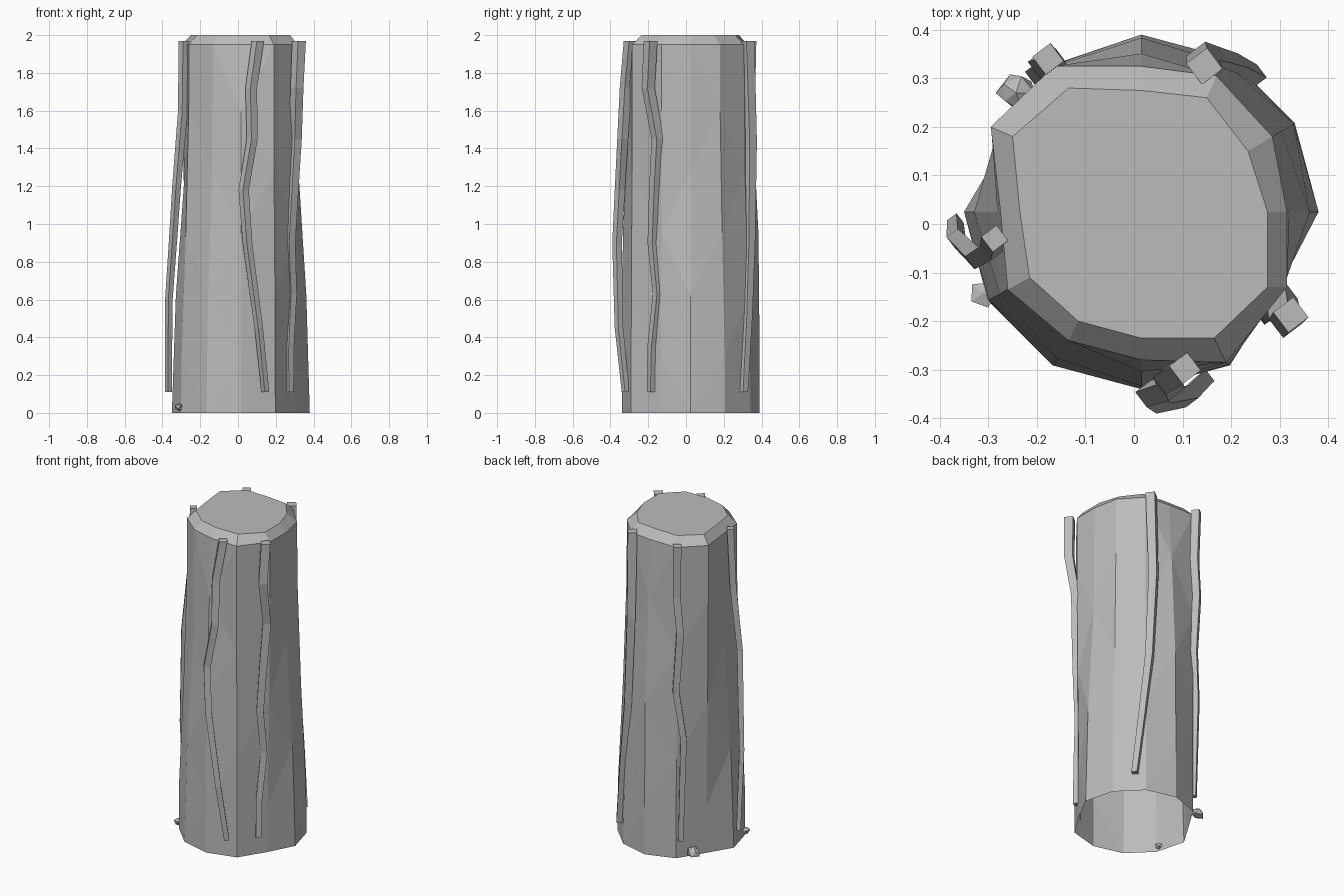
import bpy
import bmesh
import random
from math import cos, sin, radians
from mathutils import Vector

random.seed(4)
cube = bpy.data.objects.get("Cube")
if cube:
    bpy.data.objects.remove(cube, do_unlink=True)

stone = bpy.data.materials.new("grey stone")
stone.use_nodes = True
stone.diffuse_color = (0.5, 0.5, 0.5, 1)
stone.node_tree.nodes["Principled BSDF"].inputs["Base Color"].default_value = (0.5, 0.5, 0.5, 1)


def finish(name, bm):
    bmesh.ops.recalc_face_normals(bm, faces=bm.faces)
    mesh = bpy.data.meshes.new(name)
    bm.to_mesh(mesh)
    bm.free()
    mesh.materials.append(stone)
    obj = bpy.data.objects.new(name, mesh)
    bpy.context.collection.objects.link(obj)
    return obj


def bridge(bm, a, b):
    """Join two rings with quads."""
    for i in range(len(a)):
        j = (i + 1) % len(a)
        bm.faces.new((a[i], a[j], b[j], b[i]))


# Column: twelve-sided foot with two chipped corners and a worn, narrower top
foot = [Vector((0.015 + 0.365 * cos(radians(30 * i)),
                0.025 + 0.365 * sin(radians(30 * i)))) for i in range(12)]
foot[4] = Vector((-0.162, 0.33))
foot[5] = Vector((-0.262, 0.17))
foot[11] = Vector((0.298, -0.132))
shoulder = [Vector(p) for p in (
    (0.315, 0.025), (0.285, 0.18), (0.17, 0.305), (0.015, 0.325),
    (-0.165, 0.325), (-0.295, 0.2), (-0.275, 0.025), (-0.26, -0.135),
    (-0.135, -0.24), (0.015, -0.28), (0.19, -0.285), (0.315, -0.13))]
top = [Vector(p) for p in (
    (0.275, 0.025), (0.235, 0.15), (0.15, 0.26), (0.015, 0.275),
    (-0.135, 0.28), (-0.25, 0.18), (-0.235, 0.025), (-0.215, -0.11),
    (-0.115, -0.2), (0.015, -0.235), (0.165, -0.235), (0.275, -0.13))]

# Heights and amounts of wear; neighbouring columns of points are staggered
EVEN = ((0, 0), (0.62, 0.28), (1.28, 0.92), (1.95, 1))
ODD = ((0, 0), (0.3, 0.05), (0.95, 0.6), (1.6, 0.98), (1.95, 1))
SLOW = ((0, 0), (0.3, 0), (0.95, 0.1), (1.6, 0.6), (1.95, 1))

bm = bmesh.new()
columns = []
for i in range(12):
    levels = SLOW if i % 6 == 3 else ODD if i % 2 else EVEN
    column = []
    for z, wear in levels:
        p = foot[i].lerp(shoulder[i], wear)
        column.append(bm.verts.new((p.x, p.y, z)))
    columns.append(column)
for i in range(0, 12, 2):
    even = columns[i]
    for odd in (columns[i - 1], columns[i + 1]):
        for k in range(4):
            bm.faces.new((even[k], odd[k], odd[k + 1]))
        for k in range(3):
            bm.faces.new((even[k], odd[k + 1], even[k + 1]))
cap = [bm.verts.new((p.x, p.y, 2)) for p in top]
bridge(bm, [c[-1] for c in columns], cap)
bm.faces.new(cap)
finish("column", bm)


# Vines: tapering square strips that follow the column
def vine(name, path, size):
    bm = bmesh.new()
    rings = []
    for x, y, z in path:
        r = size * (0.6 + 0.2 * z)
        rings.append([bm.verts.new((x + r * cos(radians(a)), y + r * sin(radians(a)), z))
                      for a in (-8, 82, 172, 262)])
    for a, b in zip(rings, rings[1:]):
        bridge(bm, a, b)
    bm.faces.new(rings[0])
    bm.faces.new(rings[-1])
    finish(name, bm)


vine("front_vine", [(0.105, -0.297, 1.97), (0.07, -0.32, 1.72), (0.075, -0.335, 1.45),
                    (0.03, -0.35, 1.18), (0.05, -0.365, 0.9), (0.11, -0.355, 0.45),
                    (0.145, -0.32, 0.11)], 0.033)
vine("left_vine", [(0.323, -0.187, 1.97), (0.312, -0.2, 1.72), (0.305, -0.15, 1.45),
                   (0.29, -0.165, 1.18), (0.275, -0.175, 0.9), (0.285, -0.15, 0.63),
                   (0.272, -0.18, 0.35), (0.272, -0.185, 0.11)], 0.037)
vine("back_left_vine", [(0.145, 0.325, 1.97), (0.142, 0.342, 1.44), (0.167, 0.337, 0.9),
                        (0.21, 0.325, 0.5), (0.25, 0.305, 0.11)], 0.038)
vine("back_right_vine", [(-0.177, 0.34, 1.97), (-0.17, 0.335, 1.65), (-0.19, 0.33, 1.42),
                         (-0.165, 0.335, 1.05), (-0.2, 0.31, 0.75),
                         (-0.182, 0.312, 0.11)], 0.033)
vine("right_vine", [(-0.287, -0.03, 1.97), (-0.292, -0.05, 1.6), (-0.325, -0.07, 1.2),
                    (-0.345, -0.05, 0.9), (-0.366, -0.03, 0.6),
                    (-0.368, 0.005, 0.11)], 0.028)

# Small loose rocks against the foot
for name, spot, size in (("front_rock", (-0.31, -0.142, 0.03), 0.035),
                         ("back_rock", (-0.243, 0.27, 0.038), 0.046)):
    bm = bmesh.new()
    bmesh.ops.create_icosphere(bm, subdivisions=1, radius=size)
    for v in bm.verts:
        v.co *= random.uniform(0.6, 1.05)
        v.co.z *= 0.8
    obj = finish(name, bm)
    obj.location = spot
